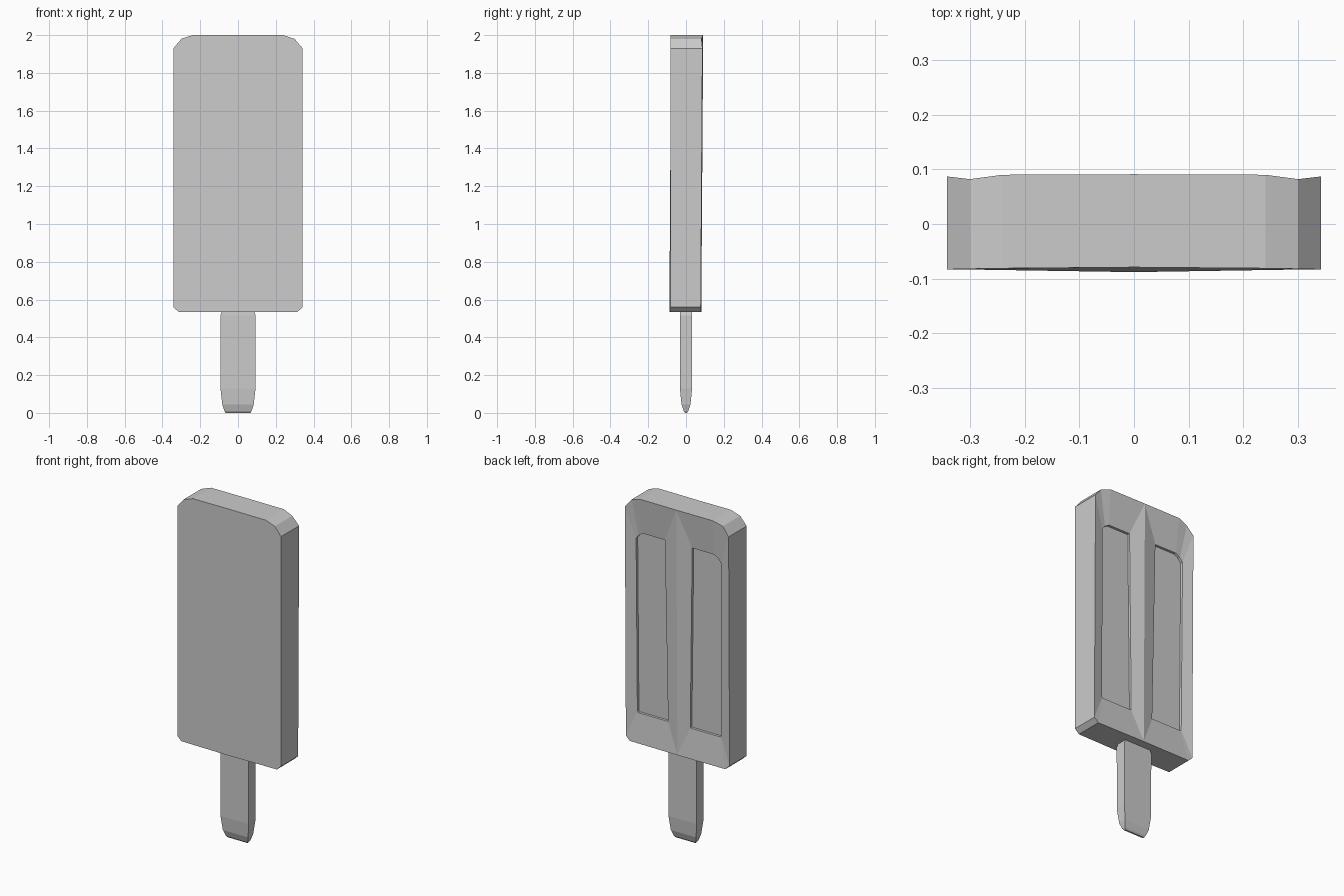
import bpy, bmesh

if "Cube" in bpy.data.objects:
    bpy.data.objects.remove(bpy.data.objects["Cube"])


def finish(bm, name):
    bmesh.ops.remove_doubles(bm, verts=bm.verts, dist=0.0005)
    bmesh.ops.recalc_face_normals(bm, faces=bm.faces)
    me = bpy.data.meshes.new(name)
    bm.to_mesh(me)
    bm.free()
    ob = bpy.data.objects.new(name, me)
    bpy.context.collection.objects.link(ob)
    return ob


def bridge(bm, a, b, closed=True):
    n = len(a)
    for i in range(n if closed else n - 1):
        j = (i + 1) % n
        bm.faces.new((a[i], a[j], b[j], b[i]))


# Ice bar: one half is modelled (x >= 0) and mirrored
outline = [(0, .535), (.315, .535), (.342, .56), (.342, 1.93),
           (.30, 1.98), (.24, 2.0), (0, 2.0)]
front_y = [-.088, -.083, -.083, -.083, -.082, -.081, -.079]
back_y = [.081, .079, .078, .087, .082, .090, .091]
panel = [(.073, .71), (.271, .71), (.276, .716), (.28, 1.75),
         (.262, 1.772), (.235, 1.79), (.09, 1.79)]

bm = bmesh.new()
front = [bm.verts.new((x, y, z)) for (x, z), y in zip(outline, front_y)]
back = [bm.verts.new((x, y, z)) for (x, z), y in zip(outline, back_y)]
slope = lambda z: .006 * (z - .71)
rim = [bm.verts.new((x, .064 + slope(z), z)) for x, z in panel]
floor = [bm.verts.new((x, .049 + slope(z), z)) for x, z in panel]
bm.faces.new(front)
bridge(bm, front, back, closed=False)   # outer walls
bridge(bm, back, rim)                   # slopes around the panel
bridge(bm, rim, floor)                  # recess step
bm.faces.new(floor)
half = bm.verts[:] + bm.edges[:] + bm.faces[:]
bmesh.ops.mirror(bm, geom=half, axis='X', merge_dist=0.0005)
finish(bm, "ice_bar")

# Stick: stacked rectangular sections narrowing to a rounded tip
sections = [(0, .066, .005), (.01, .072, .012), (.045, .083, .024),
            (.13, .093, .032), (.515, .093, .033), (.545, .084, .03)]
bm = bmesh.new()
rings = [[bm.verts.new((sx * w, sy * d, z))
          for sx, sy in ((-1, -1), (1, -1), (1, 1), (-1, 1))]
         for z, w, d in sections]
for lower, upper in zip(rings, rings[1:]):
    bridge(bm, lower, upper)
bm.faces.new(rings[0])
bm.faces.new(rings[-1])
finish(bm, "stick")
